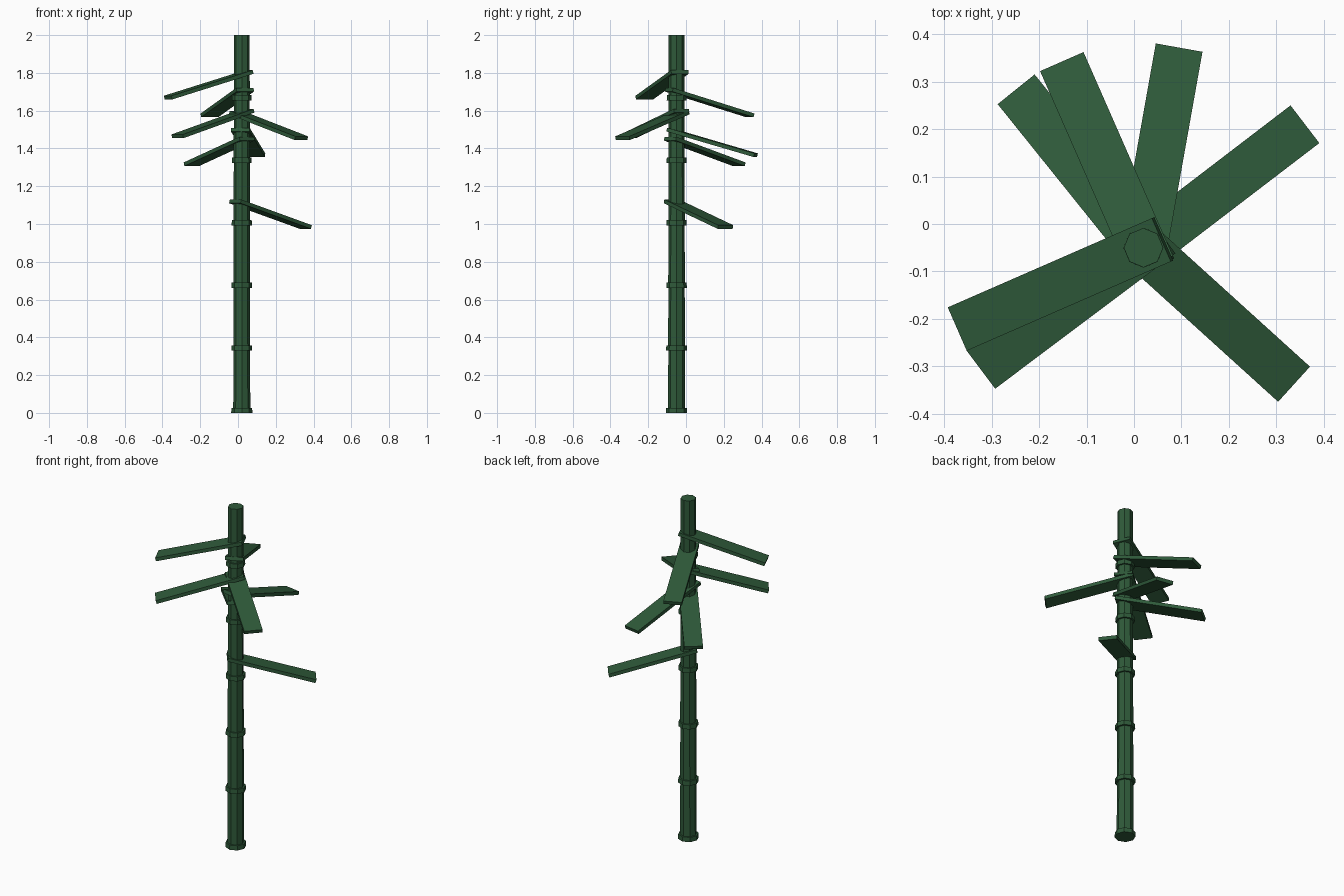
import bpy, math
from mathutils import Matrix, Vector

if "Cube" in bpy.data.objects:
    bpy.data.objects.remove(bpy.data.objects["Cube"])

CX, CY = 0.02, -0.05          # stalk axis
green = bpy.data.materials.new("dark_green")
green.diffuse_color = (0.028, 0.102, 0.042, 1)
green.use_nodes = True
green.node_tree.nodes["Principled BSDF"].inputs["Base Color"].default_value = green.diffuse_color


def cone(name, z0, z1, r0, r1):
    """Eight-sided stalk section with corners on the axes."""
    bpy.ops.mesh.primitive_cone_add(vertices=8, radius1=r0, radius2=r1, depth=z1 - z0,
                                    location=(CX, CY, (z0 + z1) / 2))
    o = bpy.context.object
    o.name = name
    o.data.materials.append(green)


def leaf(name, angle, z_mid):
    """Flat plank leaf drooping outward from the stalk."""
    bpy.ops.mesh.primitive_cube_add(size=1)
    o = bpy.context.object
    o.name = name
    o.data.materials.append(green)
    a = math.radians(angle)
    out = Vector((math.cos(a), math.sin(a), 0)) * 0.191
    o.data.transform(Matrix.Translation(Vector((CX, CY, z_mid)) + out)
                     @ Matrix.Rotation(a, 4, 'Z')
                     @ Matrix.Rotation(math.radians(16.1), 4, 'Y')
                     @ Matrix.Diagonal((0.489, 0.10, 0.02, 1)))


# stalk sections, each with a joint ring at its foot
STEP = 0.331
for i in range(6):
    z0 = i * STEP
    z1 = 2.0 if i == 5 else z0 + STEP
    r0, r1 = 0.0455 - 0.0006 * i, 0.0435 - 0.0004 * i
    cone(f"stalk_section_{i + 1}", z0, z1, r0, r1)
    ring = 0.056 - 0.0008 * i
    cone(f"joint_ring_{i + 1}", z0, z0 + 0.027, ring, ring - 0.001)

# leaves: (heading in degrees, middle height)
LEAVES = [(37.4, 1.052), (128.8, 1.384), (79.9, 1.432), (317.8, 1.522),
          (216.9, 1.532), (113.7, 1.643), (203.6, 1.737)]
for i, (angle, z) in enumerate(LEAVES):
    leaf(f"leaf_{i + 1}", angle, z)
